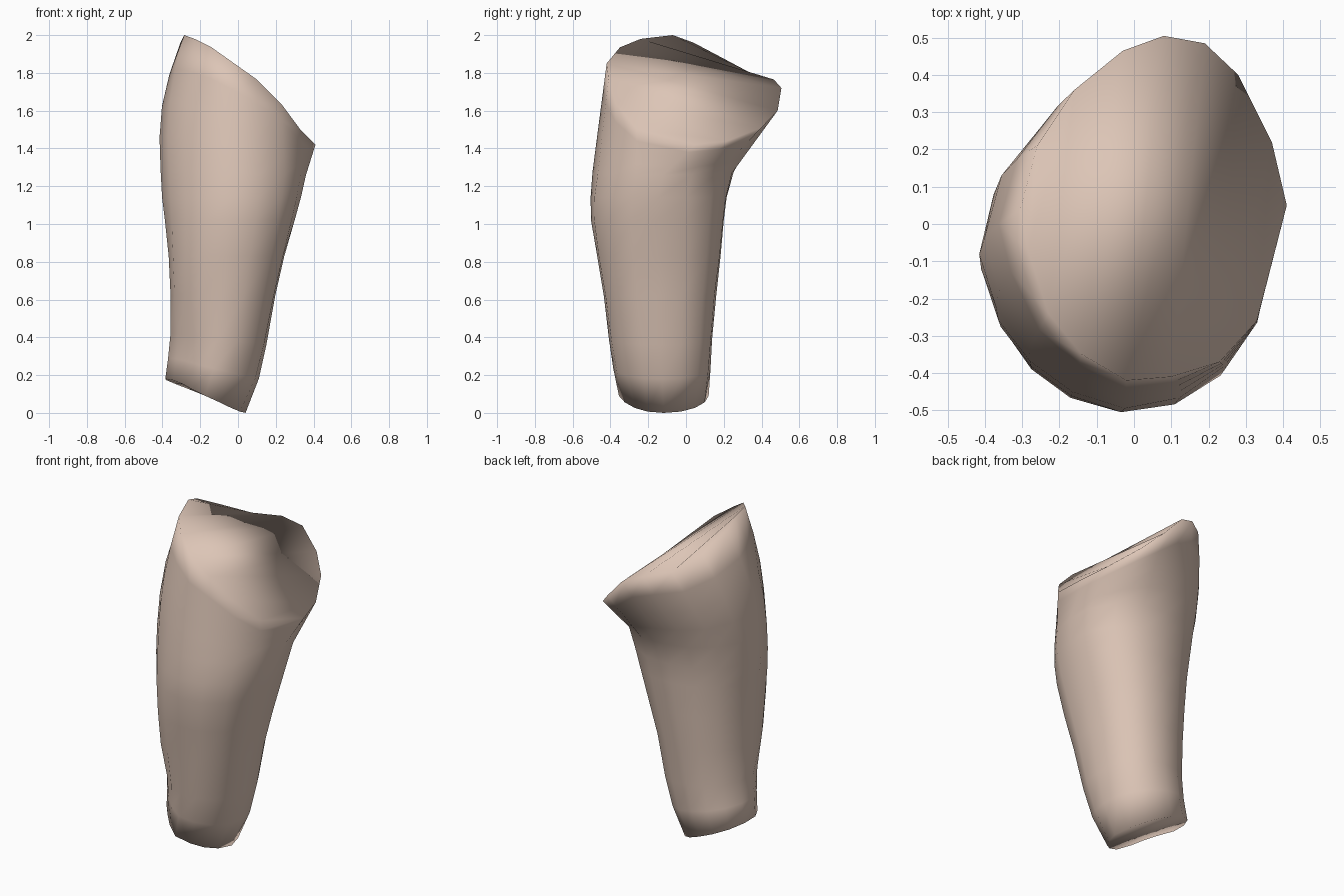
import bpy, bmesh
from math import sin, cos, pi
from mathutils import Vector

N = 16

# Cross-sections: x min, x max, y min, y max, z at left, z at right,
# then extra bulge at the back-right, back-left, front-left, front-right diagonals
sections = [
    (-0.385, 0.04, -0.355, 0.12, 0.18, 0.00, -0.005, 0.015, -0.04, -0.02),
    (-0.370, 0.11, -0.385, 0.13, 0.29, 0.18, 0.01, 0.01, -0.04, 0.0),
    (-0.357, 0.150, -0.408, 0.138, 0.42, 0.36, 0.02, 0.01, -0.03, 0.01),
    (-0.357, 0.197, -0.435, 0.160, 0.62, 0.62, 0.02, 0.01, 0.0, 0.02),
    (-0.367, 0.245, -0.470, 0.183, 0.83, 0.83, 0.03, 0.01, 0.0, 0.025),
    (-0.387, 0.300, -0.503, 0.200, 1.02, 1.02, 0.035, 0.01, -0.015, 0.015),
    (-0.402, 0.333, -0.505, 0.215, 1.14, 1.14, 0.035, 0.01, -0.025, 0.01),
    (-0.410, 0.360, -0.495, 0.252, 1.29, 1.26, 0.03, 0.005, -0.025, 0.0),
]

# Slanted top rim, counter-clockwise from the right
rim = [Vector(p) for p in [
    (0.41, 0.05, 1.42), (0.37, 0.22, 1.44), (0.28, 0.40, 1.51), (0.19, 0.485, 1.60),
    (0.08, 0.505, 1.72), (-0.03, 0.465, 1.765), (-0.16, 0.36, 1.79), (-0.26, 0.21, 1.87),
    (-0.305, 0.04, 1.96), (-0.285, -0.07, 2.00), (-0.23, -0.24, 1.98), (-0.14, -0.35, 1.935),
    (-0.02, -0.42, 1.85), (0.10, -0.41, 1.765), (0.23, -0.37, 1.635), (0.33, -0.26, 1.50)]]


def oval(x0, x1, y0, y1, zl, zr, *diagonals):
    pts = []
    for i in range(N):
        a = 2 * pi * i / N
        c, s = cos(a), sin(a)
        d = diagonals[i * 4 // N] * abs(sin(2 * a))
        pts.append(Vector(((x0 + x1) / 2 + c * ((x1 - x0) / 2 + d),
                           (y0 + y1) / 2 + s * ((y1 - y0) / 2 + d),
                           (zl + zr) / 2 + c * (zr - zl) / 2)))
    return pts


rings = [oval(*s) for s in sections]

# Blend the last oval up to the rim, bulging on the left
last = rings[-1]
for t in (0.25, 0.5, 0.75):
    ring = []
    for i in range(N):
        a = 2 * pi * i / N
        bulge = 0.045 * sin(pi * t) * max(0.0, cos(a - 3.2)) ** 2
        ring.append(last[i].lerp(rim[i], t) + Vector((cos(a), sin(a), 0)) * bulge)
    rings.append(ring)
rings.append(rim)

# Skin the rings and close both ends with strips running front to back
bm = bmesh.new()
loops = [[bm.verts.new(p) for p in r] for r in rings]
for lo, hi in zip(loops, loops[1:]):
    for i in range(N):
        j = (i + 1) % N
        bm.faces.new((lo[i], lo[j], hi[j], hi[i]))
for loop in (loops[0], loops[-1]):
    for i in range(N // 2):
        quad = [loop[i], loop[i + 1], loop[N - i - 1], loop[(N - i) % N]]
        bm.faces.new(list(dict.fromkeys(quad)))
bmesh.ops.recalc_face_normals(bm, faces=bm.faces)
for f in bm.faces:
    f.smooth = True

mesh = bpy.data.meshes.new("upper_limb")
bm.to_mesh(mesh)
bm.free()
limb = bpy.data.objects.new("upper_limb", mesh)
bpy.context.collection.objects.link(limb)

# Skin colour
skin = bpy.data.materials.new("skin")
skin.diffuse_color = (0.72, 0.56, 0.47, 1)
mesh.materials.append(skin)
